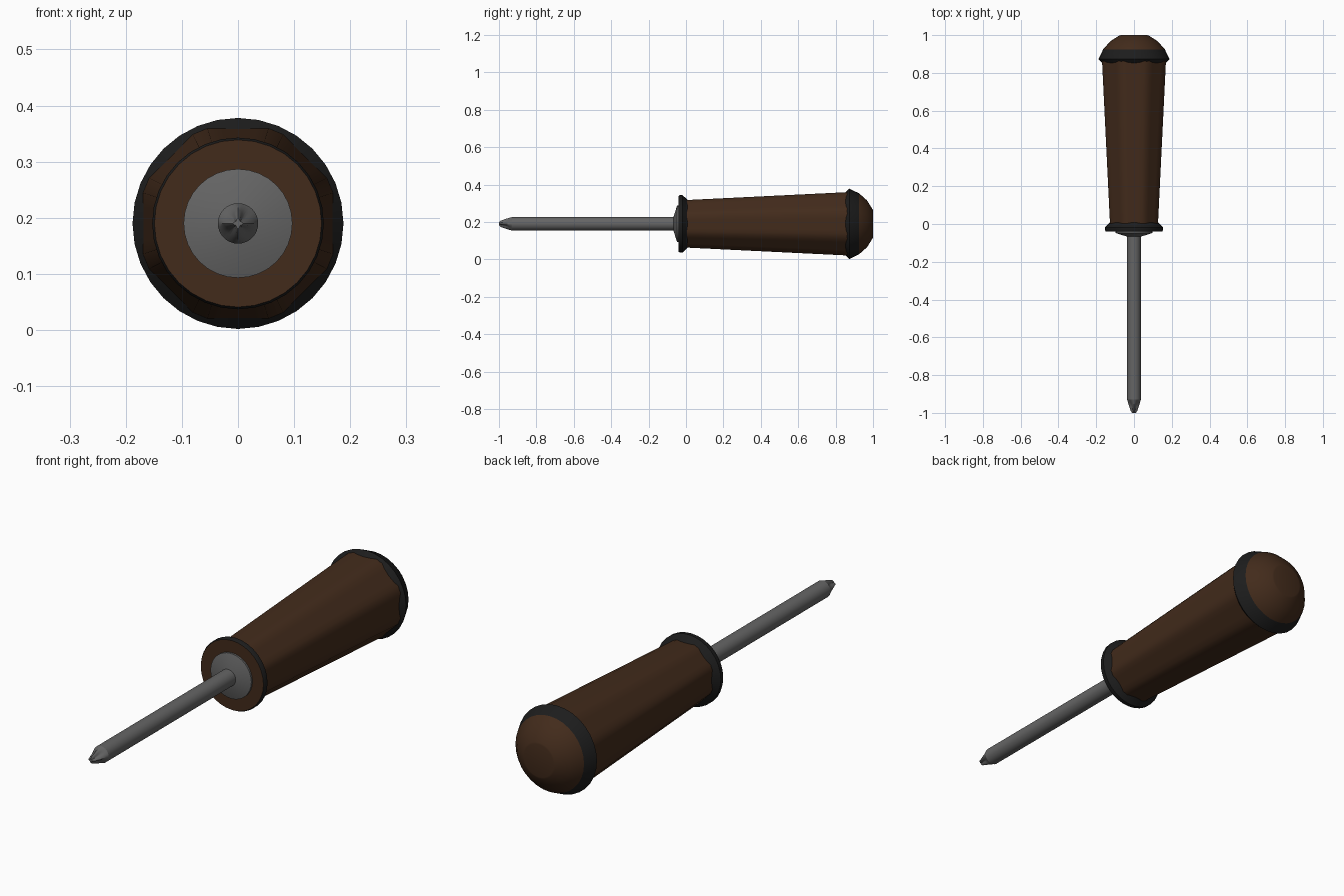
import bpy, bmesh
from math import sin, cos, pi, radians

if "Cube" in bpy.data.objects:
    bpy.data.objects.remove(bpy.data.objects["Cube"])

AXIS_Z = 0.19


def material(name, rgb):
    m = bpy.data.materials.new(name)
    m.diffuse_color = (*rgb, 1)
    m.use_nodes = True
    m.node_tree.nodes["Principled BSDF"].inputs["Base Color"].default_value = m.diffuse_color
    return m


BROWN = material("brown_wood", (0.055, 0.024, 0.011))
BLACK = material("black_rubber", (0.012, 0.012, 0.012))
STEEL = material("steel", (0.13, 0.13, 0.13))


def loft(name, rings, mats, angle=30):
    """Skin closed rings of points; mats gives (material, number of bands)."""
    bm = bmesh.new()
    loops = [[bm.verts.new(p) for p in ring] for ring in rings]
    n = len(loops[0])
    slots = [i for i, (_, count) in enumerate(mats) for _ in range(count)]
    for a, b, slot in zip(loops, loops[1:], slots):
        for i in range(n):
            j = (i + 1) % n
            bm.faces.new((a[i], a[j], b[j], b[i])).material_index = slot
    bm.faces.new(loops[0]).material_index = slots[0]
    bm.faces.new(loops[-1]).material_index = slots[-1]
    bmesh.ops.recalc_face_normals(bm, faces=bm.faces)
    me = bpy.data.meshes.new(name)
    bm.to_mesh(me)
    bm.free()
    for m, _ in mats:
        me.materials.append(m)
    ob = bpy.data.objects.new(name, me)
    bpy.context.collection.objects.link(ob)
    bpy.ops.object.select_all(action='DESELECT')
    bpy.context.view_layer.objects.active = ob
    ob.select_set(True)
    bpy.ops.object.shade_smooth_by_angle(angle=radians(angle))
    return ob


def circle(y, r, n=32, shape=lambda a: 1):
    pts = []
    for i in range(n):
        a = 2 * pi * i / n
        k = r * shape(a)
        pts.append((k * cos(a), y, AXIS_Z + k * sin(a)))
    return pts


def octagon(y, flat):
    """Octagon with flats on top and sides and slightly rounded corners."""
    pts = []
    for k in range(8):
        corner = pi / 8 + k * pi / 4
        for d in (-0.22, -0.08, 0.08, 0.22):
            r = min(flat / cos(pi / 8 - abs(d)), flat * 1.068)
            pts.append((r * cos(corner + d), y, AXIS_Z + r * sin(corner + d)))
    return pts


# Tapered grip
loft("grip", [octagon(-0.02, 0.126), octagon(0.88, 0.17)], [(BROWN, 1)])

# Front collar: brown face, black rim
loft("front_collar",
     [circle(y, r) for y, r in ((-0.04, 0.09), (-0.04, 0.149), (-0.033, 0.153),
                                (-0.018, 0.153), (0.014, 0.122))],
     [(BROWN, 1), (BLACK, 3)])

# Rear cap: black band, brown dome
loft("rear_cap",
     [circle(y, r) for y, r in ((0.848, 0.165), (0.873, 0.188), (0.925, 0.163),
                                (0.968, 0.125), (0.998, 0.077), (1.0, 0.07))],
     [(BLACK, 2), (BROWN, 3)], 35)

# Steel ferrule
loft("ferrule",
     [circle(y, r) for y, r in ((-0.067, 0.036), (-0.048, 0.097), (-0.03, 0.097))],
     [(STEEL, 2)])

# Round shaft
loft("shaft", [circle(-0.93, 0.036), circle(-0.04, 0.036)], [(STEEL, 1)])


# Cross-head tip: four ridges on the axes, flutes on the diagonals
def flute(depth):
    return lambda a: 1 - depth * abs(sin(2 * a)) ** 1.5


loft("cross_tip",
     [circle(y, r, 32, flute(d)) for y, r, d in (
         (-1.0, 0.009, 0.4), (-0.992, 0.016, 0.55), (-0.965, 0.026, 0.45),
         (-0.945, 0.032, 0.2), (-0.93, 0.036, 0))],
     [(STEEL, 4)])
